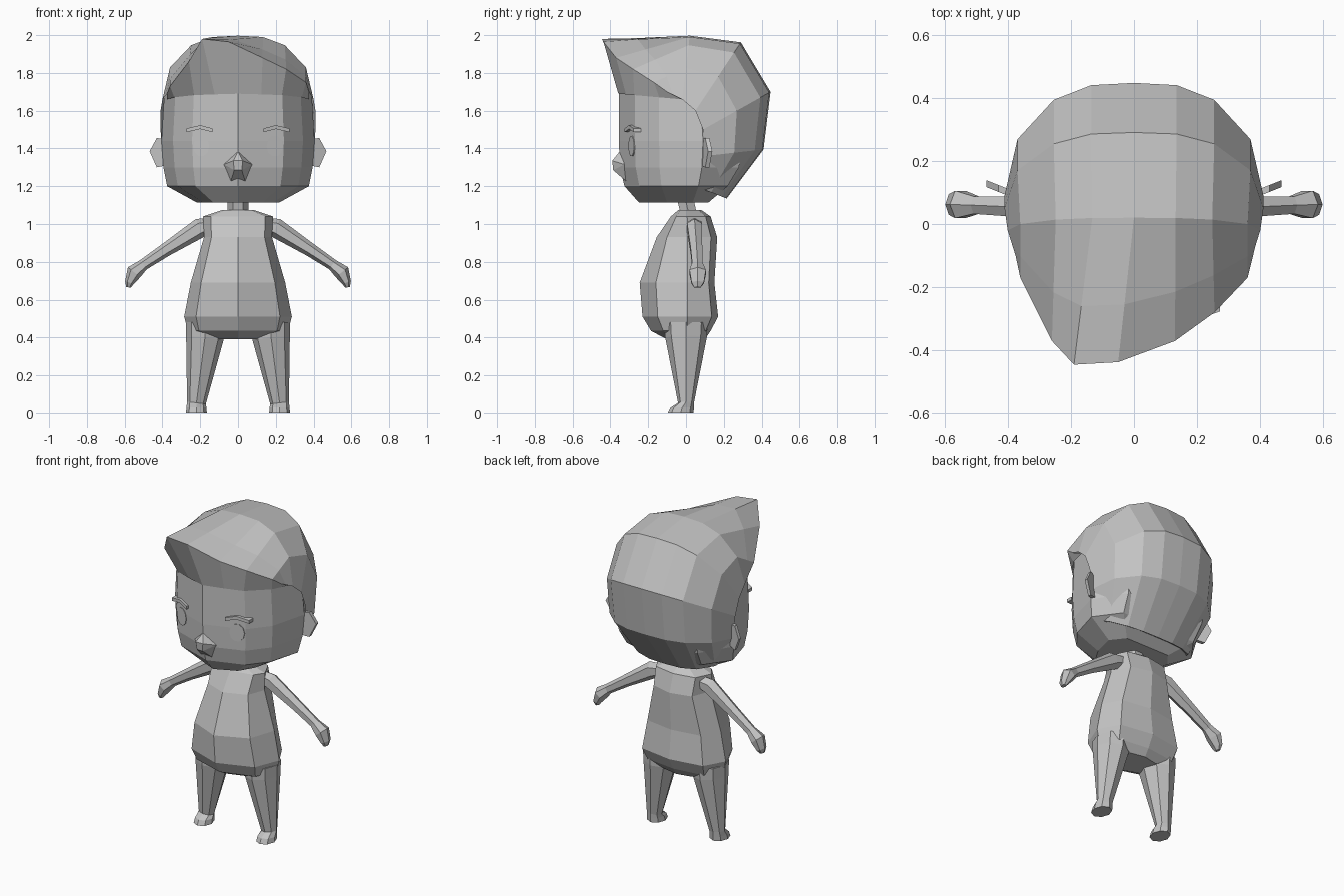
import bpy, bmesh, math
from mathutils import Vector

if bpy.data.objects.get("Cube"):
    bpy.data.objects.remove(bpy.data.objects["Cube"])

grey = bpy.data.materials.new("clay grey")
grey.use_nodes = True
grey.diffuse_color = (0.55, 0.55, 0.55, 1)
grey.node_tree.nodes["Principled BSDF"].inputs["Base Color"].default_value = grey.diffuse_color

# Unit outlines from front to back: width factor, depth factor (negative is front)
FACE = ((0, -1), (.6, -.76), (.85, -.4), (1, .3), (.7, 1))
BODY = ((0, -1), (.78, -.65), (1, .05), (.75, .8), (0, 1))
# Hair columns from the middle to the side, and how far each falls away
COLUMNS = (0, .33, .62, .9, 1)
ROUND = (0, .02, .15, .5, 1)
WEDGE = (0, .12, .25, .64, 1)


def finish(name, bm):
    bmesh.ops.recalc_face_normals(bm, faces=bm.faces)
    mesh = bpy.data.meshes.new(name)
    bm.to_mesh(mesh)
    bm.free()
    mesh.materials.append(grey)
    bpy.context.collection.objects.link(bpy.data.objects.new(name, mesh))


def loft(name, rings, closed=True):
    """Skin rows of points; closed rows wrap round and get end caps."""
    bm = bmesh.new()
    rows = [[bm.verts.new(p) for p in ring] for ring in rings]
    count = len(rows[0])
    for a, b in zip(rows, rows[1:]):
        for i in range(count if closed else count - 1):
            j = (i + 1) % count
            bm.faces.new((a[i], a[j], b[j], b[i]))
    if closed:
        bm.faces.new(rows[0])
        bm.faces.new(rows[-1])
    finish(name, bm)


def hull(name, points):
    """Convex solid round a few points."""
    bm = bmesh.new()
    verts = [bm.verts.new(p) for p in points]
    bmesh.ops.convex_hull(bm, input=verts)
    finish(name, bm)


def ring(outline, z, front, width, back):
    """Scale a unit outline to a mirrored horizontal ring."""
    half = [(x * width, y * (front if y < 0 else back), z) for x, y in outline]
    return half + [(-x, y, z) for x, y, z in reversed(half) if x > 0]


def arch(width, middle, side, fall):
    """Mirrored row of hair points between a middle and a side (y, z)."""
    half = []
    for column, f in zip(COLUMNS, fall):
        y, z = Vector(middle).lerp(Vector(side), f)
        half.append(Vector((width * column, y, z)))
    return [Vector((-p.x, p.y, p.z)) for p in reversed(half)] + half[1:]


def tube(name, path, sides, s=1):
    """Tube through (x, y, z, radius, depth) stations bending in the xz plane."""
    rings = []
    for i, (x, y, z, radius, depth) in enumerate(path):
        a, b = path[max(i - 1, 0)], path[min(i + 1, len(path) - 1)]
        along = Vector((b[0] - a[0], 0, b[2] - a[2])).normalized()
        row = []
        for k in range(sides):
            angle = math.tau * k / sides
            r = radius * math.cos(angle)
            row.append((s * (x - along.z * r), y + depth * math.sin(angle), z + along.x * r))
        rings.append(row)
    loft(name, rings)


# Face block with a ridge down the middle, chin to forehead
loft("head", [ring(FACE, *station) for station in (
    (1.115, .25, .22, .12),
    (1.2, .325, .375, .22),
    (1.3, .35, .395, .28),
    (1.44, .355, .405, .3),
    (1.69, .355, .39, .25))])

# Hair: forehead line, swept fringe, crown, back and nape
forehead = arch(.375, (-.358, 1.69), (-.02, 1.66), WEDGE)
fringe = [Vector(p) for p in (
    (-.375, -.1, 1.69), (-.36, -.17, 1.73), (-.26, -.37, 1.86),
    (-.19, -.445, 1.98), (-.05, -.437, 1.965), (.13, -.37, 1.88),
    (.255, -.28, 1.82), (.36, -.17, 1.75), (.375, -.1, 1.7))]
crown = arch(.4, (.02, 1.997), (-.02, 1.66), ROUND)
sweep = [a.lerp(b, .4) for a, b in zip(fringe, crown)]
loft("hair", [
    forehead, fringe, sweep, crown,
    arch(.41, (.29, 1.962), (.05, 1.6), ROUND),
    arch(.41, (.447, 1.7), (.09, 1.5), ROUND),
    arch(.4, (.41, 1.395), (.1, 1.36), ROUND),
    arch(.33, (.215, 1.135), (.05, 1.2), ROUND),
    arch(.3, (.12, 1.2), (.04, 1.2), ROUND)], closed=False)

# Nose
hull("nose", [(0, -.35, 1.385)] + [(s * x, y, z) for s in (-1, 1) for x, y, z in (
    (.075, -.325, 1.315), (.04, -.31, 1.22), (.025, -.39, 1.335), (.02, -.385, 1.285))])

# Torso and neck
loft("torso", [ring(BODY, *station) for station in (
    (.39, .1, .13, .1),
    (.435, .185, .265, .13),
    (.51, .23, .285, .17),
    (.69, .245, .25, .15),
    (.93, .155, .18, .165),
    (1.04, .08, .185, .13),
    (1.075, .04, .08, .08))])
tube("neck", [(0, .02, 1.03, .055, .05), (0, -.01, 1.16, .055, .05)], 6)

for side, s in (("left", 1), ("right", -1)):
    def on_face(x, z, out):
        """Point lifted off the sloping cheek."""
        return s * x, .354 * x - .355 - out, z

    # Ear, swept back
    hull(side + "_ear", [(s * x, .4 * x - .06 + y, z) for y in (-.01, .012) for x, z in (
        (.38, 1.45), (.43, 1.455), (.468, 1.385), (.43, 1.3), (.38, 1.31))])

    # Round eye plate
    angles = [math.tau * k / 10 for k in range(10)]
    hull(side + "_eye", [on_face(.195 + .043 * math.cos(a), 1.412 + .056 * math.sin(a), out)
                         for a in angles for out in (-.004, .004)])

    # Arched brow in two bars
    for part, x in (("inner", .135), ("outer", .272)):
        hull(side + "_brow_" + part, [on_face(px, pz + dz, out)
                                      for px, pz in ((x, 1.5), (.2, 1.517))
                                      for dz in (-.014, .006) for out in (-.02, .018)])

    # Arm with the hand bent down
    tube(side + "_arm", [
        (.11, .045, 1.0, .035, .04), (.2, .045, .98, .052, .045),
        (.38, .055, .865, .036, .036), (.5, .06, .785, .03, .032),
        (.55, .062, .745, .042, .05), (.575, .062, .69, .024, .038),
        (.58, .06, .665, .012, .02)], 6, s)

    # Leg and foot
    tube(side + "_leg", [
        (.175, 0, .48, .1, .115), (.175, 0, .4, .1, .11),
        (.22, 0, .055, .05, .042), (.22, -.02, .03, .053, .062),
        (.22, -.028, 0, .055, .068)], 8, s)
